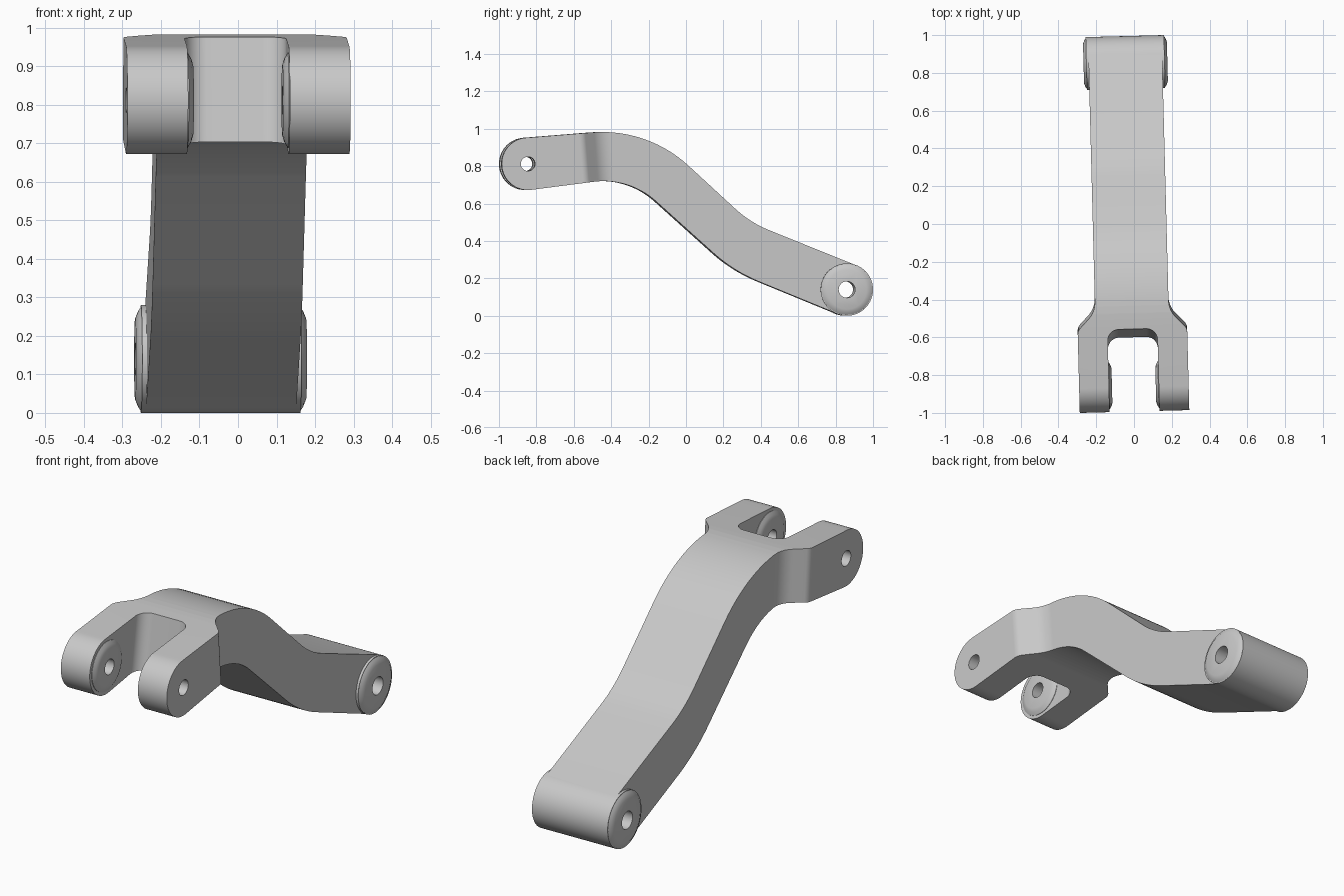
import bpy, bmesh, math
from mathutils import Vector, Matrix

cube = bpy.data.objects.get("Cube")
if cube:
    bpy.data.objects.remove(cube)

metal = bpy.data.materials.new("plain_grey_metal")
metal.use_nodes = True
grey = (0.58, 0.58, 0.58, 1)
metal.diffuse_color = grey
metal.node_tree.nodes["Principled BSDF"].inputs["Base Color"].default_value = grey


def fillet(prev, corner, nxt, radius, steps=14):
    """Arc points that round a corner between two straight edges."""
    p, c, n = Vector(prev), Vector(corner), Vector(nxt)
    a, b = (p - c).normalized(), (n - c).normalized()
    half = a.angle(b) / 2
    centre = c + (a + b).normalized() * radius / math.sin(half)
    reach = radius / math.tan(half)
    start, end = c + a * reach - centre, c + b * reach - centre
    return [centre + start.lerp(end, i / steps).normalized() * radius for i in range(steps + 1)]


def rounded(points):
    """Closed outline from (u, v, radius) corners; radius 0 stays sharp."""
    out = []
    for i, (u, v, r) in enumerate(points):
        prev, nxt = points[i - 1][:2], points[(i + 1) % len(points)][:2]
        out += fillet(prev, (u, v), nxt, r) if r else [Vector((u, v))]
    return out


def arc(centre, radius, start, end, steps=40):
    angles = [math.radians(start + (end - start) * i / steps) for i in range(steps + 1)]
    return [(centre[0] + radius * math.cos(t), centre[1] + radius * math.sin(t), 0) for t in angles]


def loft(name, rings):
    """Closed solid through matching rings of points, capped at both ends."""
    bm = bmesh.new()
    loops = [[bm.verts.new(p) for p in ring] for ring in rings]
    for a, b in zip(loops, loops[1:]):
        for i in range(len(a)):
            bm.faces.new((a[i - 1], a[i], b[i], b[i - 1]))
    bm.faces.new(loops[0])
    bm.faces.new(loops[-1])
    bmesh.ops.recalc_face_normals(bm, faces=bm.faces)
    mesh = bpy.data.meshes.new(name)
    bm.to_mesh(mesh)
    bm.free()
    mesh.materials.append(metal)
    obj = bpy.data.objects.new(name, mesh)
    bpy.context.collection.objects.link(obj)
    return obj


def turned(name, centre, sections, sides=72):
    """Solid turned around the x direction from (x, radius) sections."""
    ts = [math.tau * i / sides for i in range(sides)]
    return loft(name, [[(x, centre[0] + r * math.cos(t), centre[1] + r * math.sin(t)) for t in ts]
                       for x, r in sections])


def leaning(name, outline, lean, mid):
    """Upright prism of a plan outline, leaning along y with height."""
    return loft(name, [[(x, y + lean * (z - mid), z) for x, y in outline] for z in (-0.5, 1.5)])


def combine(target, other, operation):
    mod = target.modifiers.new(operation, "BOOLEAN")
    mod.operation, mod.object, mod.solver = operation, other, "EXACT"
    bpy.context.view_layer.objects.active = target
    bpy.ops.object.modifier_apply(modifier=mod.name)
    bpy.data.objects.remove(other)


fork_pin, rear_pin = (-0.853, 0.812), (0.855, 0.14)

# Side profile: fork end, underside bends, rear end, top bends
profile = rounded(
    arc(fork_pin, 0.14, 94.5, 277.4)
    + [(-0.309, 0.741, 0.42), (0.25, 0.238, 0.85)]
    + arc(rear_pin, 0.139, -112.5, 68.7)
    + [(0.339, 0.498, 0.6), (-0.211, 1.004, 0.68)])
arm = loft("lever_arm", [[(x, y, z) for y, z in profile] for x in (-0.4, 0.4)])

# Plan outline: narrow bar widening into the fork shoulders
side = [(0.195, 1.4, 0), (0.195, -0.45, 0.13), (0.29, -0.55, 0.05), (0.29, -1.4, 0)]
plan = rounded(side + [(-x, y, r) for x, y, r in reversed(side)])
combine(arm, leaning("plan_cutter", plan, -0.08, 0.85), "INTERSECT")

# Slot between the fork arms
slot = rounded([(0.132, -1.6, 0), (0.132, -0.578, 0.06), (-0.132, -0.578, 0.06), (-0.132, -1.6, 0)])
combine(arm, leaning("slot_cutter", slot, 0.16, 0.84), "DIFFERENCE")

# Rear boss with raised pads, and pads on the inner fork faces
half = [(0.207, 0.14), (0.207, 0.135), (0.214, 0.125), (0.222, 0.105)]
combine(arm, turned("rear_boss", rear_pin, [(-x, r) for x, r in reversed(half)] + half), "UNION")
for s in (-1, 1):
    pad = [(s * x, r) for x, r in ((0.17, 0.124), (0.13, 0.124), (0.121, 0.108), (0.116, 0.092))]
    combine(arm, turned("fork_pad", fork_pin, pad), "UNION")

# Pin holes
for pin, radius in ((fork_pin, 0.038), (rear_pin, 0.044)):
    combine(arm, turned("hole_cutter", pin, [(-0.5, radius), (0.5, radius)], 48), "DIFFERENCE")

# Slight turn about the upright axis
arm.data.transform(Matrix.Translation((-0.023, 0, 0)) @ Matrix.Rotation(0.026, 4, "Z"))
bpy.ops.object.select_all(action="DESELECT")
arm.select_set(True)
bpy.context.view_layer.objects.active = arm
bpy.ops.object.shade_smooth_by_angle(angle=math.radians(25))
